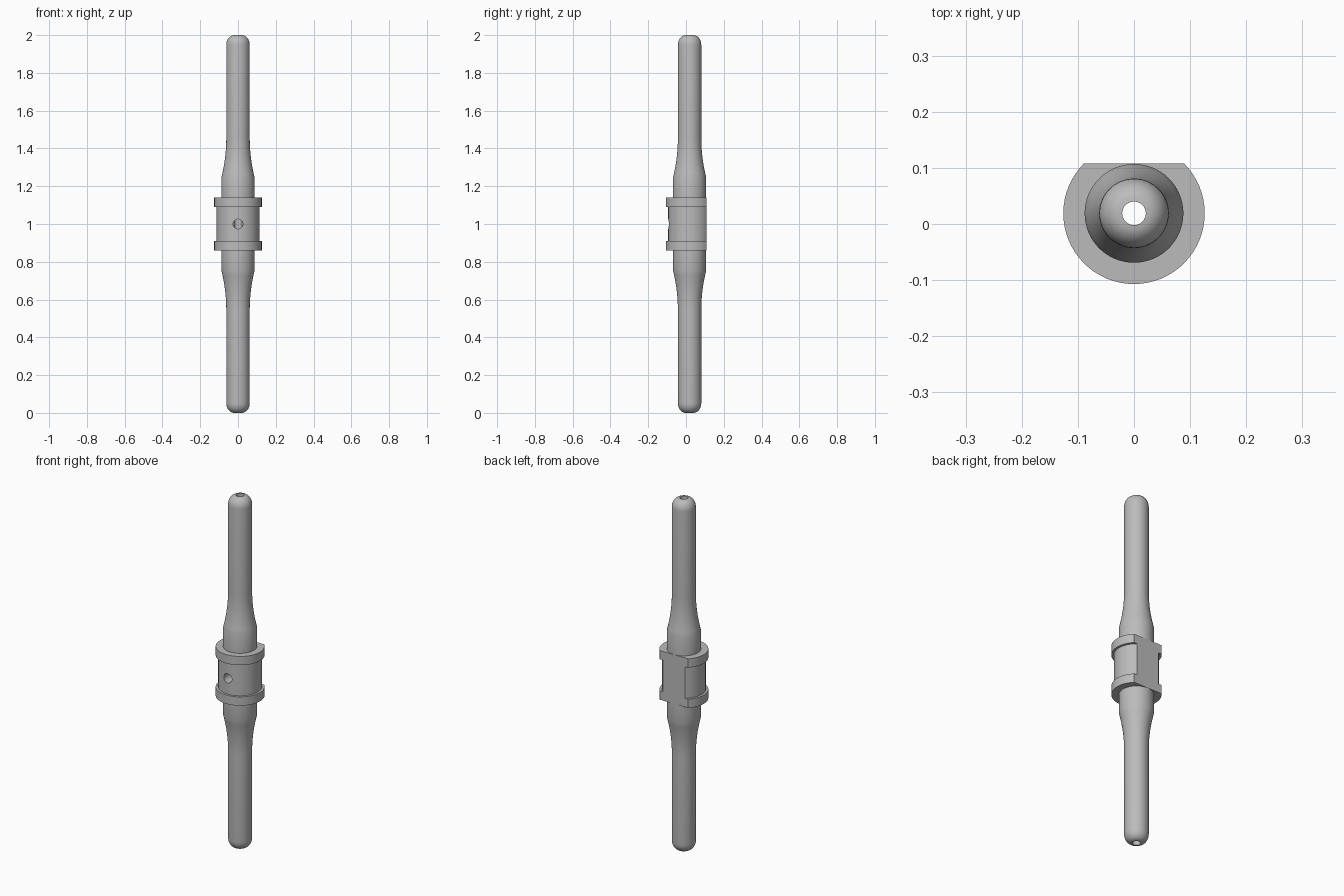
import bpy, bmesh, math
from mathutils import Matrix, Vector

cube = bpy.data.objects.get("Cube")
if cube:
    bpy.data.objects.remove(cube)

SEGMENTS = 64
AXIS_Y = 0.019      # the turned axis sits behind the centre because of the flat
FLAT = 0.089        # distance from axis to flat
BORE, ROD, SHOULDER, BARREL, RIM = 0.021, 0.062, 0.088, 0.113, 0.126

metal = bpy.data.materials.new("grey metal")
metal.use_nodes = True
colour = (0.5, 0.5, 0.5, 1)
metal.diffuse_color = colour
metal.node_tree.nodes["Principled BSDF"].inputs["Base Color"].default_value = colour

# Upper half of the profile: radius, height above the middle
half = [(BARREL, 0.09), (RIM, 0.09), (RIM, 0.14), (SHOULDER, 0.14)]
for i in range(9):                      # flared neck, tangent to the rod
    t = i / 8
    half.append((ROD + (SHOULDER - ROD) * (1 - t) ** 2, 0.245 + 0.21 * t))
for i in range(9):                      # rounded tip around the bore
    a = math.pi / 2 * i / 8
    half.append((BORE + (ROD - BORE) * math.cos(a), 0.948 + 0.052 * math.sin(a)))
profile = [(r, -h) for r, h in reversed(half)] + half
profile.append(profile[0])
profile = [(BORE, -1)] + profile[1:-1] + [(BORE, -1)]

# Turn the closed profile about the axis
bm = bmesh.new()
verts = [bm.verts.new((r, 0, 1 + h)) for r, h in profile]
edges = [bm.edges.new(pair) for pair in zip(verts, verts[1:])]
bmesh.ops.spin(bm, geom=verts + edges, cent=(0, 0, 0), axis=(0, 0, 1),
               angle=math.tau, steps=SEGMENTS, use_duplicate=False)
bmesh.ops.remove_doubles(bm, verts=bm.verts, dist=0.0001)

# Mill the flat on the back of the collar
cut = bmesh.ops.bisect_plane(bm, geom=bm.verts[:] + bm.edges[:] + bm.faces[:],
                             plane_co=(0, FLAT, 0), plane_no=(0, 1, 0),
                             clear_outer=True)
rim = [e for e in cut["geom_cut"] if isinstance(e, bmesh.types.BMEdge)]
bmesh.ops.contextual_create(bm, geom=rim)
bmesh.ops.recalc_face_normals(bm, faces=bm.faces)
bmesh.ops.translate(bm, verts=bm.verts, vec=(0, AXIS_Y, 0))
mesh = bpy.data.meshes.new("pin")
bm.to_mesh(mesh)
bm.free()
mesh.materials.append(metal)
pin = bpy.data.objects.new("pin", mesh)
bpy.context.collection.objects.link(pin)

# Cross hole from the front into the bore
bpy.ops.mesh.primitive_cylinder_add(vertices=32, radius=0.026, depth=0.15,
                                    location=(0, AXIS_Y - 0.075, 1),
                                    rotation=(math.pi / 2, 0, 0))
cutter = bpy.context.object
cutter.name = "cross_hole_cutter"
cutter.hide_render = True
cutter.data.materials.append(metal)

bpy.ops.object.select_all(action="DESELECT")
pin.select_set(True)
bpy.context.view_layer.objects.active = pin
drill = pin.modifiers.new("cross hole", "BOOLEAN")
drill.operation = "DIFFERENCE"
drill.solver = "EXACT"
drill.object = cutter
bpy.ops.object.modifier_apply(modifier=drill.name)
bpy.data.objects.remove(cutter)
bpy.ops.object.shade_smooth_by_angle(angle=math.radians(30))
